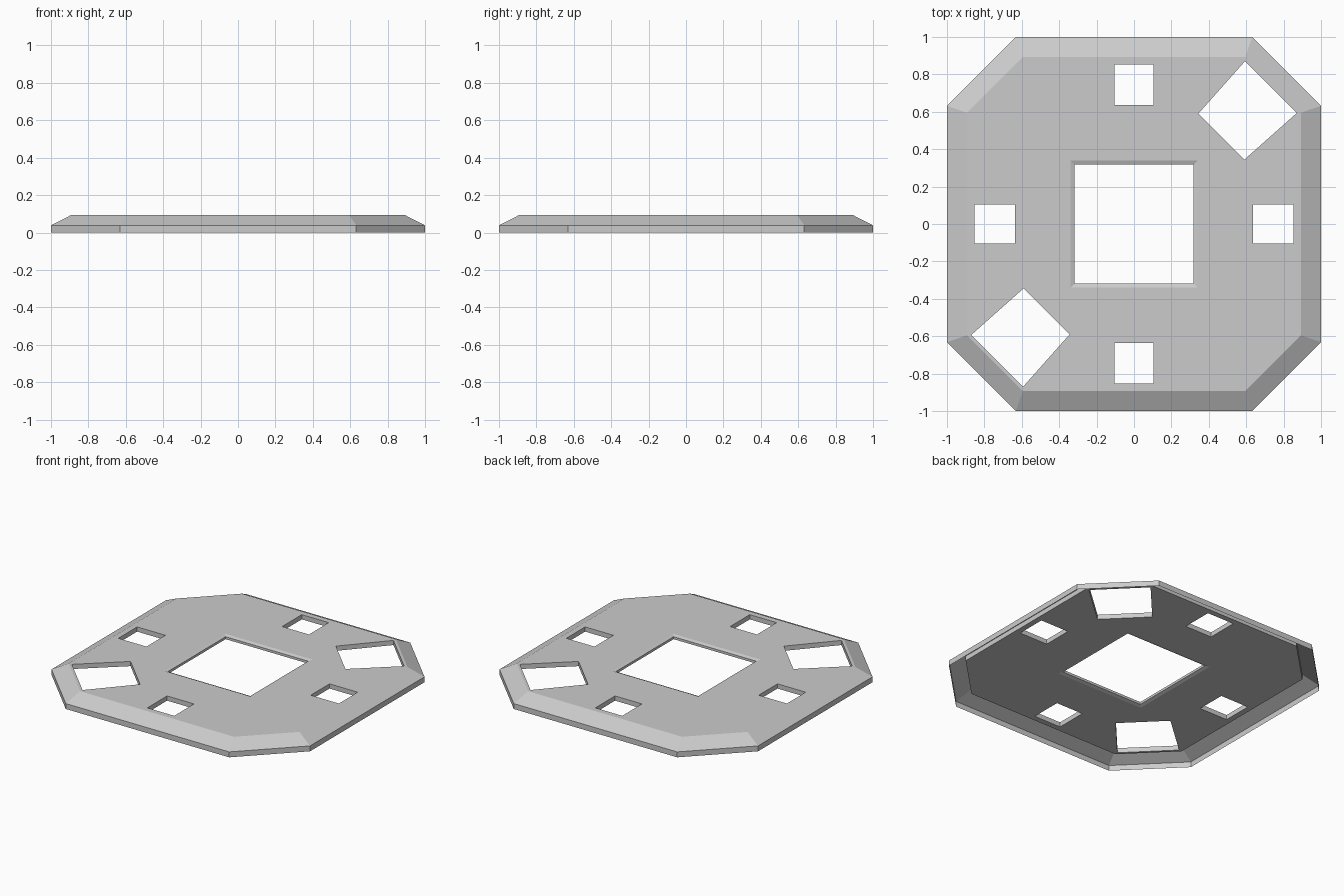
import bpy, bmesh

if "Cube" in bpy.data.objects:
    bpy.data.objects.remove(bpy.data.objects["Cube"])

TOP, RIM, UNDER = 0.093, 0.038, 0.06

bm = bmesh.new()


def loop(pts, z):
    return [bm.verts.new((x, y, z)) for x, y in pts]


def band(low, high):
    """Quads joining two closed loops; counter-clockwise loops face outward."""
    n = len(low)
    for i in range(n):
        j = (i + 1) % n
        bm.faces.new((low[i], low[j], high[j], high[i]))


def octagon(a, b):
    return [(a, -b), (a, b), (b, a), (-b, a), (-a, b), (-a, -b), (-b, -a), (b, -a)]


def rect(cx, cy, hx, hy):
    return [(cx - hx, cy - hy), (cx + hx, cy - hy), (cx + hx, cy + hy), (cx - hx, cy + hy)]


def turn(pts, quarter_turns):
    for _ in range(quarter_turns):
        pts = [(-y, x) for x, y in pts]
    return pts


# Outer rim and sloping border, a thin skin open below
base = loop(octagon(1, 0.632), 0)
shoulder = loop(octagon(1, 0.632), RIM)
crown = loop(octagon(0.893, 0.595), TOP)
band(base, shoulder)
band(shoulder, crown)

# Side of the thick middle plate under the border
floor = loop(octagon(0.893, 0.595), UNDER)
band(floor, crown)
uppers, lowers = [crown], [floor]


# Openings through the plate, given as (outline, height) from top to bottom
def opening(*steps):
    loops = [loop(p, z) for p, z in steps]
    for a, b in zip(loops, loops[1:]):
        band(a, b)
    uppers.append(loops[0])
    lowers.append(loops[-1])


wide, narrow = rect(0, 0, 0.34, 0.34), rect(0, 0, 0.319, 0.319)
opening((wide, TOP), (narrow, TOP - 0.008), (narrow, UNDER + 0.008), (wide, UNDER))
for k in range(4):
    side = turn(rect(0, 0.744, 0.104, 0.109), k)
    opening((side, TOP), (side, UNDER))
for k in (0, 2):
    corner = turn([(0.59, 0.344), (0.87, 0.593), (0.593, 0.87), (0.344, 0.59)], k)
    opening((corner, TOP), (corner, UNDER))

# Flat top and underside with the openings left free
for borders, nz in ((uppers, 1), (lowers, -1)):
    edges = [bm.edges.get((b[i], b[(i + 1) % len(b)])) for b in borders for i in range(len(b))]
    new = bmesh.ops.triangle_fill(bm, edges=edges, use_beauty=True, normal=(0, 0, nz))
    for f in new["geom"]:
        if isinstance(f, bmesh.types.BMFace):
            f.normal_update()
            if f.normal.z * nz < 0:
                f.normal_flip()

mesh = bpy.data.meshes.new("octagonal_plate")
bm.to_mesh(mesh)
bm.free()
plate = bpy.data.objects.new("octagonal_plate", mesh)
bpy.context.collection.objects.link(plate)
